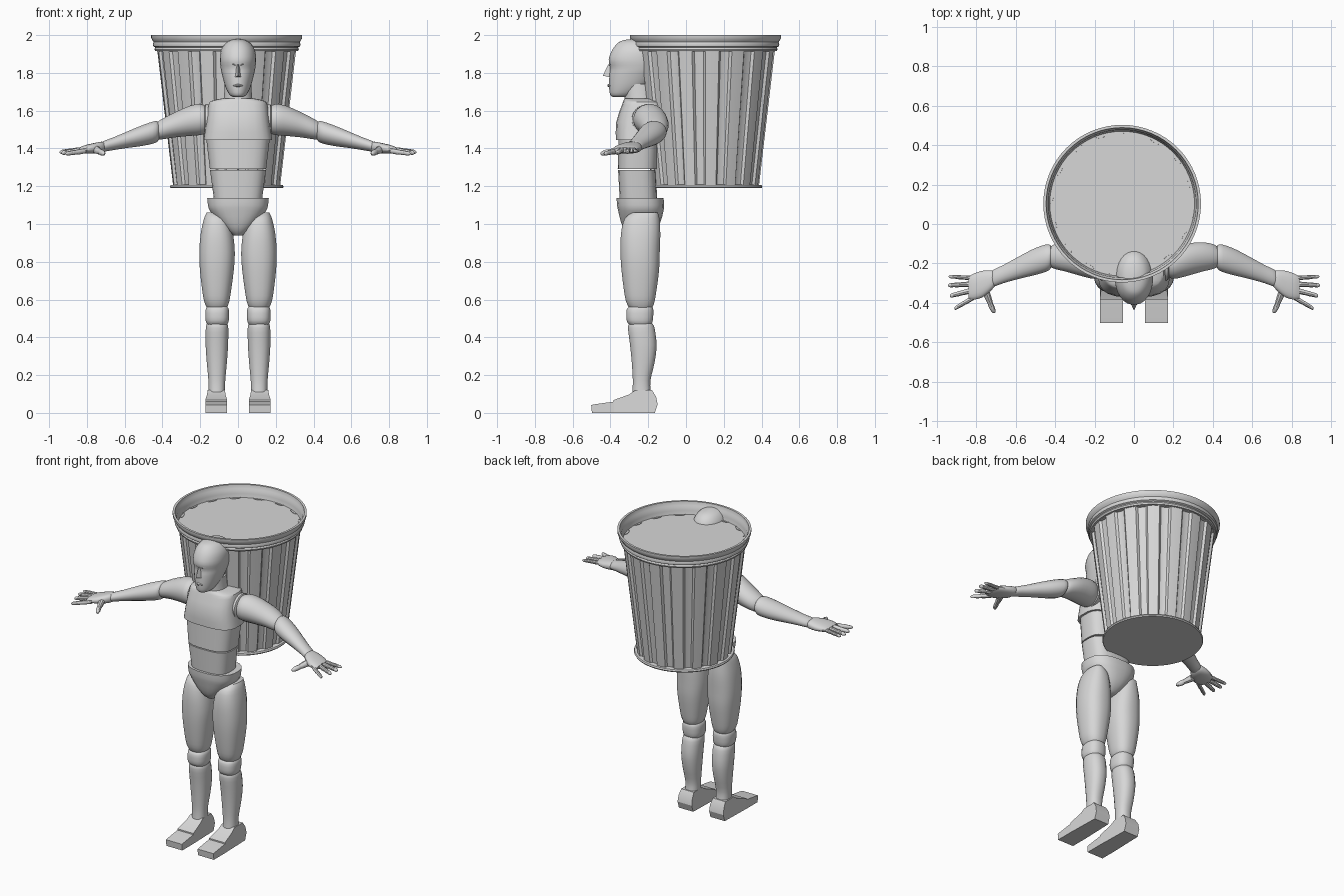
import bpy, bmesh, math
from mathutils import Vector

grey = bpy.data.materials.new("light_grey")
grey.diffuse_color = (0.68, 0.68, 0.68, 1)


def finish(name, bm, angle=35):
    bmesh.ops.recalc_face_normals(bm, faces=bm.faces)
    me = bpy.data.meshes.new(name)
    bm.to_mesh(me)
    bm.free()
    me.materials.append(grey)
    ob = bpy.data.objects.new(name, me)
    bpy.context.collection.objects.link(ob)
    bpy.ops.object.select_all(action='DESELECT')
    ob.select_set(True)
    bpy.context.view_layer.objects.active = ob
    bpy.ops.object.shade_smooth_by_angle(angle=math.radians(angle))
    return ob


def skin(bm, rings, caps=True):
    """Bridge rings of points into a tube."""
    rows = [[bm.verts.new(p) for p in ring] for ring in rings]
    n = len(rows[0])
    for a, b in zip(rows, rows[1:]):
        for i in range(n):
            j = (i + 1) % n
            bm.faces.new((a[i], a[j], b[j], b[i]))
    if caps:
        bm.faces.new(rows[0])
        bm.faces.new(rows[-1])


def refine(rings, steps):
    """Catmull-Rom interpolation of ring parameters."""
    out = []
    for i in range(len(rings) - 1):
        p = [rings[max(0, min(len(rings) - 1, i + k))] for k in (-1, 0, 1, 2)]
        for s in range(steps):
            t = s / steps
            out.append([0.5 * (2 * b + (c - a) * t + (2 * a - 5 * b + 4 * c - d) * t * t
                               + (3 * b - a - 3 * c + d) * t ** 3)
                        for a, b, c, d in zip(*p)])
    return out + [list(rings[-1])]


def loft(name, rings, axis='z', n=20, power=2.0, steps=3, side=1, angle=35):
    """Rings are (x, y, z, half width, half depth) across the axis."""
    pts = []
    for x, y, z, a, b in refine(rings, steps):
        row = []
        for i in range(n):
            t = 2 * math.pi * (i + 0.5) / n
            u, v = (math.copysign(abs(f) ** (2 / power), f) for f in (math.cos(t), math.sin(t)))
            u, v = a * u, b * v
            d = (u, v, 0) if axis == 'z' else (0, u, v) if axis == 'x' else (u, 0, v)
            row.append(((x + d[0]) * side, y + d[1], z + d[2]))
        pts.append(row)
    bm = bmesh.new()
    skin(bm, pts)
    return finish(name, bm, angle)


def span(z, a, front, back, x=0):
    return (x, (front + back) / 2, z, a, (back - front) / 2)


def lathe(name, profile, cx, cy, n=64, caps=False):
    bm = bmesh.new()
    skin(bm, [[(cx + r * math.cos(2 * math.pi * i / n), cy + r * math.sin(2 * math.pi * i / n), z)
               for i in range(n)] for r, z in profile], caps)
    return finish(name, bm)


# ---- Fluted bin ----
CX, CY, RIBS = -0.06, 0.103, 16
bm = bmesh.new()
walls = []
for r, z in ((0.283, 1.20), (0.368, 1.925)):
    ring = []
    for k in range(RIBS):
        for f, d in ((0.0, 0), (0.25, 0), (0.5, 0), (0.58, -0.014), (0.75, -0.018), (0.92, -0.014)):
            t = 2 * math.pi * (k + f) / RIBS
            ring.append((CX + (r + d) * math.cos(t), CY + (r + d) * math.sin(t), z))
    walls.append(ring)
skin(bm, walls, False)
finish("bin_wall", bm, 25)
lathe("bin_base", [(0.28, 1.19), (0.297, 1.19), (0.301, 1.197), (0.297, 1.206), (0.275, 1.208)],
      CX, CY, caps=True)
lathe("bin_rim", [(0.365, 1.915), (0.378, 1.915), (0.382, 1.925), (0.378, 1.935), (0.388, 1.94),
                  (0.391, 1.952), (0.387, 1.963), (0.393, 1.972), (0.400, 1.985), (0.400, 2.0),
                  (0.386, 2.0), (0.382, 1.975), (0.375, 1.965), (0.374, 1.945), (0.365, 1.915)], CX, CY)
lathe("bin_fill", [(0.368, 1.914), (0.370, 1.922)], CX, CY, caps=True)

# ---- Head ----
loft("head", [span(1.672, .025, -.385, -.30), span(1.685, .046, -.402, -.27),
              span(1.73, .068, -.408, -.20), span(1.79, .085, -.406, -.155),
              span(1.825, .092, -.402, -.137), span(1.87, .097, -.410, -.130),
              span(1.92, .090, -.392, -.138), span(1.955, .068, -.365, -.165),
              span(1.972, .042, -.335, -.20), span(1.980, .010, -.28, -.25)], n=28, power=2.1)
loft("neck", [span(1.60, .088, -.33, -.15), span(1.65, .078, -.325, -.16),
              span(1.74, .070, -.33, -.17)], power=2.2)
# Face details
bm = bmesh.new()
v = [bm.verts.new(p) for p in ((-.020, -.395, 1.775), (.020, -.395, 1.775), (0, -.440, 1.785),
                               (-.010, -.395, 1.845), (.010, -.395, 1.845), (0, -.412, 1.845))]
for f in ((0, 1, 2), (0, 2, 5, 3), (1, 4, 5, 2), (0, 3, 4, 1), (3, 5, 4)):
    bm.faces.new([v[i] for i in f])
finish("nose", bm)
loft("lips", [(-.026, -.398, 1.733, .004, .002), (0, -.406, 1.733, .010, .009),
              (.026, -.398, 1.733, .004, .002)], axis='x', n=10)
for s in (-1, 1):
    loft("eye", [(.018, -.392, 1.822, .004, .002), (.038, -.381, 1.824, .008, .010),
                 (.058, -.365, 1.822, .004, .002)], axis='x', n=10, side=s)
    loft("brow", [(.012, -.400, 1.842, .007, .005), (.040, -.388, 1.850, .008, .006),
                  (.068, -.355, 1.843, .006, .004)], axis='x', n=10, side=s)

# ---- Torso ----
loft("chest", [span(1.445, .182, -.372, -.13), span(1.54, .168, -.370, -.11),
               span(1.63, .157, -.340, -.12), span(1.652, .14, -.332, -.13),
               span(1.665, .085, -.325, -.15)], n=24, power=3, steps=2)
loft("upper_abdomen", [span(1.292, .150, -.362, -.15), span(1.46, .170, -.358, -.14)],
     n=24, power=3, steps=1)
loft("lower_abdomen", [span(1.10, .124, -.350, -.15), span(1.285, .149, -.360, -.16)],
     n=24, power=3, steps=1)
loft("pelvis", [span(.94, .025, -.30, -.20), span(.965, .060, -.325, -.165), span(1.01, .105, -.345, -.135),
                span(1.07, .150, -.360, -.118), span(1.10, .160, -.366, -.115), span(1.137, .164, -.368, -.118)],
     n=24, power=2.5, steps=2)

for s, side in ((1, "left"), (-1, "right")):
    # ---- Legs ----
    loft(side + "_thigh", [span(1.062, .035, -.28, -.15, .130), span(1.03, .065, -.325, -.14, .115),
                           span(.95, .086, -.345, -.135, .112), span(.85, .095, -.348, -.138, .111),
                           span(.75, .090, -.342, -.142, .112), span(.62, .073, -.325, -.160, .113),
                           span(.575, .062, -.312, -.170, .112), span(.555, .052, -.30, -.18, .112)],
         power=2.4, side=s)
    loft(side + "_knee", [span(.565, .052, -.30, -.18, .110), span(.545, .062, -.315, -.172, .110),
                          span(.49, .062, -.315, -.175, .110), span(.466, .052, -.30, -.185, .110)],
         power=2.5, side=s)
    loft(side + "_shin", [span(.475, .052, -.30, -.18, .111), span(.45, .060, -.308, -.166, .111),
                          span(.36, .060, -.297, -.155, .112), span(.27, .054, -.288, -.165, .112),
                          span(.17, .045, -.282, -.188, .112), span(.11, .044, -.285, -.185, .112)],
         power=2.3, side=s)
    # Foot: side outline extruded, wider at the ball
    for part, outline in (("foot", ((-.383, 0), (-.165, 0), (-.150, .045), (-.158, .085), (-.180, .120),
                                    (-.268, .120), (-.300, .098), (-.383, .068))),
                          ("toes", ((-.498, 0), (-.380, 0), (-.380, .060), (-.480, .046), (-.502, .042)))):
        bm = bmesh.new()
        rows = []
        for e in (-1, 1):
            row = []
            for y, z in outline:
                w = (.058 if y < -.36 else .052) - .12 * max(0, z - .07)
                row.append((s * (.115 + e * w), y, z))
            rows.append(row)
        skin(bm, rows)
        finish(side + "_" + part, bm, 25)

    # ---- Arms ----
    loft(side + "_shoulder_socket", [(.140, -.205, 1.555, .085, .078), (.172, -.20, 1.553, .086, .082),
                                     (.178, -.20, 1.553, .075, .07)], axis='x', steps=1, side=s)
    loft(side + "_upper_arm", [(.160, -.198, 1.550, .066, .068), (.20, -.195, 1.553, .084, .083),
                               (.26, -.183, 1.545, .084, .080), (.34, -.168, 1.523, .076, .066),
                               (.40, -.165, 1.503, .064, .055), (.43, -.168, 1.494, .048, .045)],
         axis='x', side=s)
    loft(side + "_forearm", [(.415, -.165, 1.492, .045, .040), (.435, -.170, 1.488, .068, .058),
                             (.50, -.190, 1.470, .069, .056), (.58, -.220, 1.448, .058, .045),
                             (.66, -.253, 1.425, .047, .034), (.715, -.276, 1.410, .043, .028),
                             (.725, -.280, 1.408, .03, .02)], axis='x', side=s)
    loft(side + "_palm", [(.700, -.275, 1.410, .030, .018), (.722, -.285, 1.407, .050, .029),
                          (.77, -.305, 1.400, .068, .027), (.815, -.318, 1.395, .066, .021),
                          (.84, -.322, 1.392, .055, .013)], axis='x', power=2.4, side=s)
    for nm, a, b, r in (("index", (.805, -.368, 1.388), (.912, -.430, 1.372), .013),
                        ("middle", (.82, -.336, 1.394), (.934, -.365, 1.376), .0135),
                        ("ring", (.82, -.305, 1.394), (.944, -.311, 1.380), .013),
                        ("little", (.81, -.275, 1.394), (.940, -.266, 1.384), .011)):
        A, B = Vector(a), Vector(b)
        loft(side + "_" + nm + "_finger",
             [(*A.lerp(B, t), r * k, r * k) for t, k in ((0, 1), (.3, 1.1), (.5, .95), (.6, 1.05),
                                                         (.75, .9), (.92, .85), (1, .3))],
             axis='x', n=10, steps=2, side=s)
    A, B = Vector((.752, -.345, 1.394)), Vector((.710, -.452, 1.372))
    loft(side + "_thumb", [(*A.lerp(B, t), .018 * k, .018 * k)
                           for t, k in ((0, 1.2), (.35, 1), (.55, .8), (.7, .9), (.92, .65), (1, .25))],
         axis='y', n=10, steps=2, side=s)
